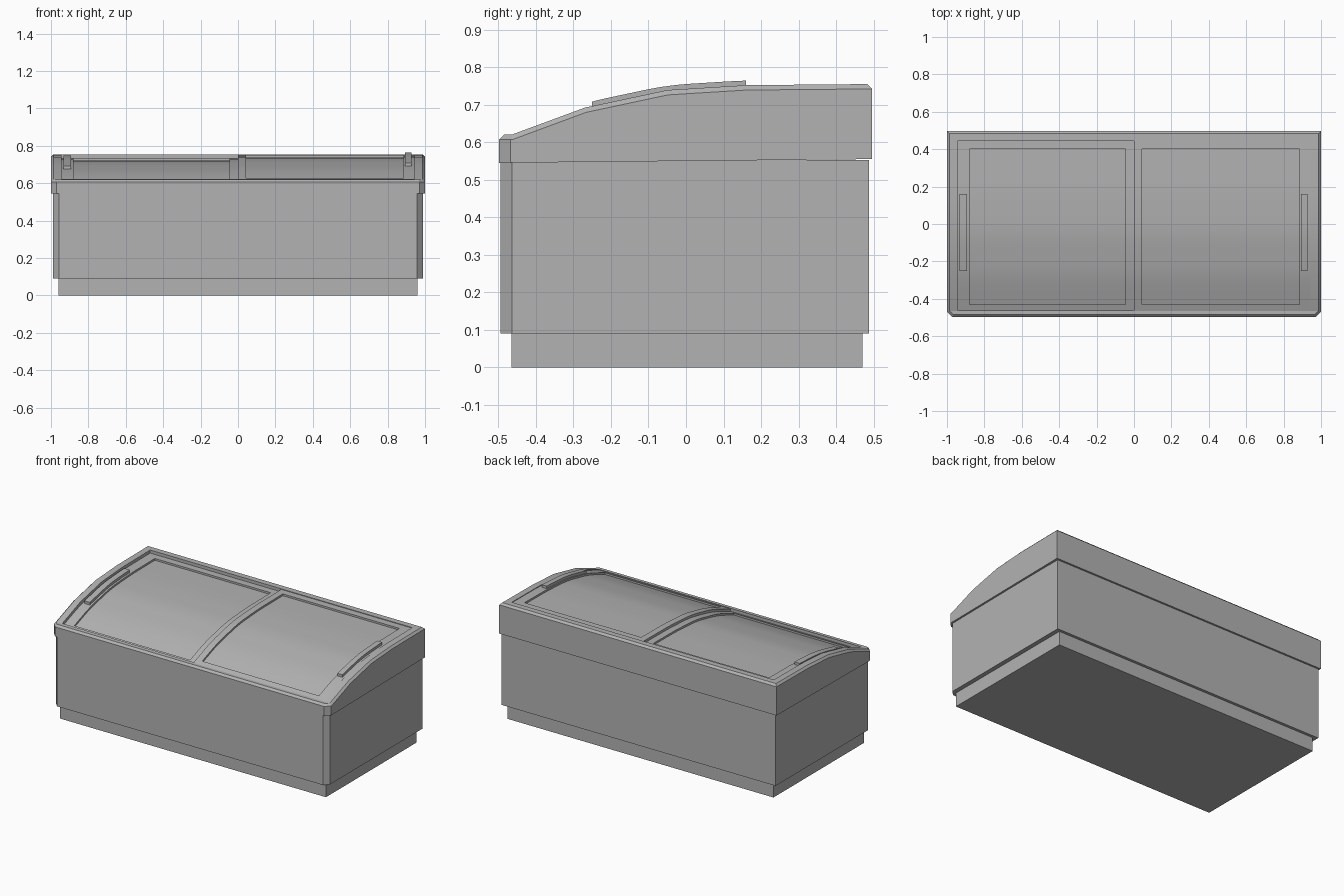
import bpy, bmesh

cube = bpy.data.objects.get("Cube")
if cube:
    bpy.data.objects.remove(cube, do_unlink=True)

grey = bpy.data.materials.new("light_grey")
grey.use_nodes = True
grey.diffuse_color = (0.45, 0.45, 0.45, 1)
grey.node_tree.nodes["Principled BSDF"].inputs["Base Color"].default_value = grey.diffuse_color

# Curved top of the cabinet as (y, z)
CURVE = [(-0.465, 0.62), (-0.27, 0.692), (-0.05, 0.739), (0.16, 0.752), (0.496, 0.755)]
LID_CURVE = [(-0.66, 0.548)] + CURVE[1:] + [(0.8, 0.755)]


def height(y):
    for (y0, z0), (y1, z1) in zip(LID_CURVE, LID_CURVE[1:]):
        if y <= y1:
            return z0 + (z1 - z0) * (y - y0) / (y1 - y0)


def smooth_height(y):
    return sum(height(y + d * 0.01) for d in range(-6, 7)) / 13


def lid_path(y0, y1, offset, steps=24):
    ys = [y0 + (y1 - y0) * i / steps for i in range(steps + 1)]
    return [(y, smooth_height(y) + offset) for y in ys]


def extrude(name, ring_a, ring_b):
    bm = bmesh.new()
    a = [bm.verts.new(p) for p in ring_a]
    b = [bm.verts.new(p) for p in ring_b]
    bm.faces.new(a)
    bm.faces.new(b)
    for i in range(len(a)):
        j = (i + 1) % len(a)
        bm.faces.new((a[i], a[j], b[j], b[i]))
    bmesh.ops.recalc_face_normals(bm, faces=bm.faces)
    mesh = bpy.data.meshes.new(name)
    bm.to_mesh(mesh)
    bm.free()
    mesh.materials.append(grey)
    obj = bpy.data.objects.new(name, mesh)
    bpy.context.collection.objects.link(obj)
    return obj


def side_prism(name, profile, x0, x1):
    return extrude(name, [(x0, y, z) for y, z in profile], [(x1, y, z) for y, z in profile])


def plan_prism(name, outline, z0, z1):
    return extrude(name, [(x, y, z0) for x, y in outline], [(x, y, z1) for x, y in outline])


def activate(obj):
    bpy.ops.object.select_all(action='DESELECT')
    obj.select_set(True)
    bpy.context.view_layer.objects.active = obj


def bevel(obj, width, rule):
    bm = bmesh.new()
    bm.from_mesh(obj.data)
    bm.normal_update()
    edges = [e for e in bm.edges if rule(e)]
    bmesh.ops.bevel(bm, geom=edges, offset=width, segments=1, affect='EDGES')
    bm.to_mesh(obj.data)
    bm.free()


def carve(obj, x0, x1, y0, y1, depth):
    profile = lid_path(y0, y1, -depth) + [(y1, 1), (y0, 1)]
    cutter = side_prism("lid_cutter", profile, x0, x1)
    cutter.hide_render = True
    mod = obj.modifiers.new("recess", 'BOOLEAN')
    mod.operation = 'DIFFERENCE'
    mod.solver = 'EXACT'
    mod.object = cutter
    activate(obj)
    bpy.ops.object.modifier_apply(modifier=mod.name)
    bpy.data.objects.remove(cutter, do_unlink=True)


def strip(name, x0, x1, y0, y1, bottom, top):
    profile = lid_path(y0, y1, top) + lid_path(y0, y1, bottom)[::-1]
    return side_prism(name, profile, x0, x1)


# Plinth and main cabinet with chamfered front corners
plan_prism("plinth", [(-0.96, -0.465), (0.96, -0.465), (0.96, 0.47), (-0.96, 0.47)], 0, 0.09)
half = [(0.958, -0.494), (0.988, -0.464), (0.988, 0.488)]
plan_prism("cabinet", half + [(-x, y) for x, y in half[::-1]], 0.09, 0.552)

# Upper rim: chamfered front corners, then a chamfer around the top
rim = side_prism("upper_rim", [(-0.498, 0.545), (-0.498, 0.62)] + CURVE + [(0.496, 0.555)], -1, 1)
bevel(rim, 0.03, lambda e: all(v.co.y < -0.49 for v in e.verts)
      and abs(e.verts[0].co.x - e.verts[1].co.x) < 0.01)


def top_border(e):
    nz = sorted(f.normal.z for f in e.link_faces)
    return abs(nz[0]) < 0.1 and nz[1] > 0.5


bevel(rim, 0.013, top_border)

# Sliding lids: the right-hand one rides above the other
carve(rim, -0.02, 0.945, -0.46, 0.445, 0.004)
carve(rim, -0.945, 0, -0.46, 0.445, 0.02)
carve(rim, 0.043, 0.885, -0.43, 0.4, 0.02)
carve(rim, -0.88, -0.045, -0.43, 0.4, 0.036)

# Glass panels
smooth = [rim,
          strip("left_lid_glass", 0.043, 0.885, -0.43, 0.4, -0.022, -0.016),
          strip("right_lid_glass", -0.88, -0.045, -0.43, 0.4, -0.038, -0.032)]

# Lid handles
smooth.append(strip("left_handle", 0.893, 0.928, -0.25, 0.16, -0.008, 0.013))
smooth.append(strip("right_handle", -0.932, -0.893, -0.25, 0.16, -0.024, -0.003))

for obj in smooth:
    activate(obj)
    bpy.ops.object.shade_smooth_by_angle(angle=0.17)
